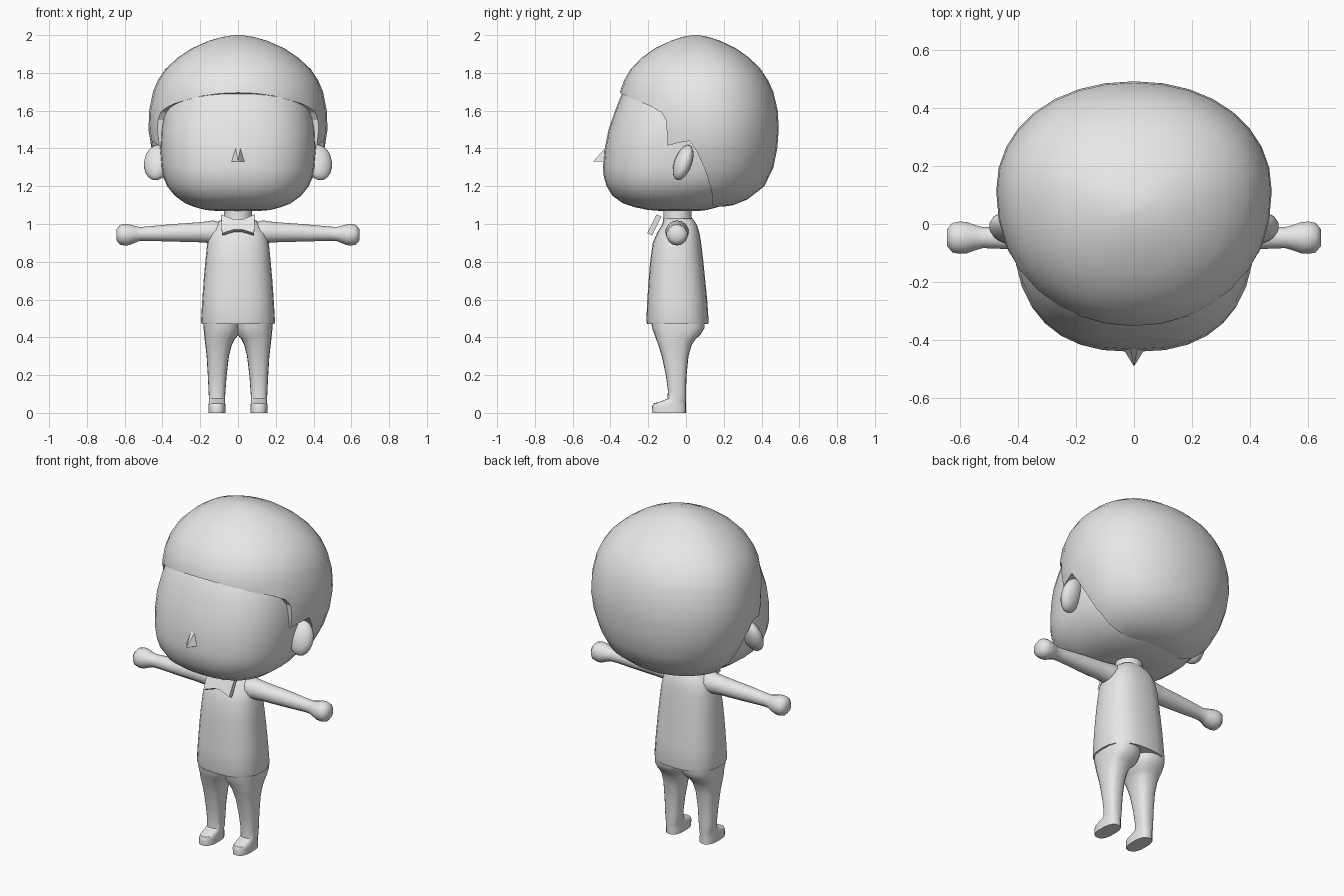
import bpy, bmesh, math
from mathutils import Vector, Matrix

if "Cube" in bpy.data.objects:
    bpy.data.objects.remove(bpy.data.objects["Cube"])

grey = bpy.data.materials.new("plain_grey")
grey.diffuse_color = (0.8, 0.8, 0.8, 1)
grey.use_nodes = True
grey.node_tree.nodes["Principled BSDF"].inputs["Base Color"].default_value = grey.diffuse_color


def finish(name, bm, angle=40):
    bmesh.ops.recalc_face_normals(bm, faces=bm.faces)
    me = bpy.data.meshes.new(name)
    bm.to_mesh(me)
    bm.free()
    ob = bpy.data.objects.new(name, me)
    bpy.context.collection.objects.link(ob)
    me.materials.append(grey)
    smooth(ob, angle)
    return ob


def smooth(ob, angle):
    bpy.ops.object.select_all(action='DESELECT')
    ob.select_set(True)
    bpy.context.view_layer.objects.active = ob
    bpy.ops.object.shade_smooth_by_angle(angle=math.radians(angle))


def loft(name, rings, n=32, e=2.0, k=0.5, place=lambda p: p, angle=40):
    """Rings are (z, x0, x1, y0, y1); e is squareness, k the widest depth."""
    bm = bmesh.new()
    loops = []
    for z, x0, x1, y0, y1 in rings:
        cx, cy, rx = (x0 + x1) / 2, y0 + (y1 - y0) * k, (x1 - x0) / 2
        loop = []
        for i in range(n):
            a = 2 * math.pi * i / n
            c, s = math.cos(a), math.sin(a)
            ry = y1 - cy if s > 0 else cy - y0
            x = cx + rx * math.copysign(abs(c) ** (2 / e), c)
            y = cy + ry * math.copysign(abs(s) ** (2 / e), s)
            loop.append(bm.verts.new(place(Vector((x, y, z)))))
        loops.append(loop)
    for a, b in zip(loops, loops[1:]):
        for i in range(n):
            j = (i + 1) % n
            bm.faces.new((a[i], a[j], b[j], b[i]))
    bm.faces.new(loops[0])
    bm.faces.new(loops[-1])
    return finish(name, bm, angle)


def prism(name, pts, lo, hi, place):
    """Extrude a flat outline between lo and hi."""
    bm = bmesh.new()
    a = [bm.verts.new(place(u, v, lo)) for u, v in pts]
    b = [bm.verts.new(place(u, v, hi)) for u, v in pts]
    bm.faces.new(a)
    bm.faces.new(b)
    for i in range(len(pts)):
        j = (i + 1) % len(pts)
        bm.faces.new((a[i], a[j], b[j], b[i]))
    return finish(name, bm, 20)


def sym(rows):
    return [(z, -w, w, y0, y1) for z, w, y0, y1 in rows]


# Head: wide rounded block with a flat chin
loft("head", sym([
    (1.068, .10, -.12, .06), (1.074, .17, -.20, .11), (1.09, .23, -.275, .17),
    (1.11, .28, -.335, .22), (1.15, .335, -.39, .28), (1.20, .375, -.42, .34),
    (1.25, .395, -.435, .38), (1.30, .405, -.44, .40), (1.40, .412, -.43, .41),
    (1.50, .408, -.41, .41), (1.60, .39, -.375, .40), (1.70, .35, -.335, .36),
    (1.78, .28, -.26, .30)]), e=2.45, k=.47)

# Hair: larger dome trimmed along the hairline
hair = loft("hair", sym([
    (1.092, .15, -.12, .20), (1.10, .23, -.20, .25), (1.13, .30, -.26, .325),
    (1.20, .375, -.31, .415), (1.30, .425, -.35, .463), (1.40, .458, -.36, .483),
    (1.50, .474, -.365, .491), (1.60, .47, -.362, .486), (1.70, .45, -.35, .462),
    (1.76, .425, -.328, .435), (1.82, .385, -.293, .395), (1.88, .32, -.235, .335),
    (1.93, .245, -.165, .265), (1.97, .155, -.08, .18), (1.99, .085, -.02, .12),
    (2.0, .02, .035, .065)]), e=2.1, k=.56)
hairline = [(-.6, 1.74), (-.35, 1.695), (-.28, 1.66), (-.19, 1.625), (-.13, 1.59),
            (-.105, 1.55), (-.097, 1.415), (-.04, 1.43), (.02, 1.44), (.06, 1.38),
            (.10, 1.29), (.135, 1.18), (.15, 1.0), (.8, 1.0), (.8, 2.2), (-.6, 2.2)]
cutter = prism("hair_cutter", hairline, -.8, .8, lambda u, v, w: Vector((w, u, v)))
cutter.hide_render = True
mod = hair.modifiers.new("trim", 'BOOLEAN')
mod.operation = 'INTERSECT'
mod.solver = 'EXACT'
mod.object = cutter
bpy.context.view_layer.objects.active = hair
bpy.ops.object.modifier_apply(modifier="trim")
bpy.data.objects.remove(cutter)
smooth(hair, 40)

# Nose: small wedge
bm = bmesh.new()
for co in [(-.04, -.425, 1.33), (.04, -.425, 1.33), (0, -.49, 1.332),
           (-.012, -.43, 1.40), (.012, -.43, 1.40)]:
    bm.verts.new(co)
bmesh.ops.convex_hull(bm, input=bm.verts)
finish("nose", bm, 20)

# Neck
loft("neck", sym([(.99, .08, -.125, .035), (1.04, .075, -.12, .03),
                  (1.10, .075, -.12, .03)]), n=16)

# Shirt: flares toward the hem
loft("shirt", sym([
    (.47, .193, -.206, .117), (.485, .196, -.21, .12), (.60, .189, -.205, .112),
    (.70, .182, -.198, .102), (.80, .173, -.19, .092), (.90, .163, -.176, .08),
    (.95, .15, -.155, .072), (.99, .125, -.13, .06), (1.015, .10, -.118, .045),
    (1.03, .08, -.11, .035)]), n=24, e=2.5)

# Bow tie: leaning plate with a narrow middle
bow = [(-.09, 1.045), (-.02, 1.017), (.02, 1.017), (.09, 1.045),
       (.085, .945), (.02, .965), (-.02, .965), (-.085, .945)]
prism("bow_tie", bow, -.013, .013,
      lambda u, v, w: Vector((u, -.168 + (v - .995) * .5 + w, v - w * .5)))

for side, s in (("right", -1), ("left", 1)):
    # Arm with a round mitten hand
    arm = [(.06, .945, .055), (.13, .957, .062), (.17, .957, .056), (.22, .956, .052),
           (.35, .953, .046), (.48, .949, .038), (.52, .947, .037), (.545, .945, .044),
           (.575, .943, .055), (.60, .943, .057), (.625, .943, .052), (.643, .943, .03)]
    loft(side + "_arm", [(x, z - r, z + r, -.047 - r, -.047 + r) for x, z, r in arm],
         n=14, place=lambda p: Vector((s * p.z, p.y, p.x)), angle=50)

    # Trouser leg running into a flat-soled foot
    loft(side + "_leg", [
        (0, .066, .157, -.178, 0), (.035, .066, .157, -.18, 0),
        (.05, .068, .155, -.172, 0), (.062, .069, .153, -.13, 0),
        (.075, .069, .154, -.098, 0), (.12, .066, .156, -.096, 0),
        (.20, .06, .16, -.107, .003), (.30, .048, .166, -.128, .013),
        (.36, .033, .173, -.147, .03), (.39, .018, .177, -.158, .05),
        (.415, -.004, .179, -.167, .078), (.45, -.012, .183, -.18, .098),
        (.50, -.012, .18, -.185, .10)], n=20, e=2.6,
        place=lambda p: Vector((s * p.x, p.y, p.z)))

    # Ear: tilted flattened ball
    bm = bmesh.new()
    bmesh.ops.create_uvsphere(bm, u_segments=16, v_segments=10, radius=1)
    m = (Matrix.Translation((s * .43, -.015, 1.325))
         @ Matrix.Rotation(s * math.radians(15), 4, 'Z')
         @ Matrix.Rotation(math.radians(-20), 4, 'X')
         @ Matrix.Diagonal((.07, .045, .098, 1)))
    bmesh.ops.transform(bm, matrix=m, verts=bm.verts)
    finish(side + "_ear", bm)
